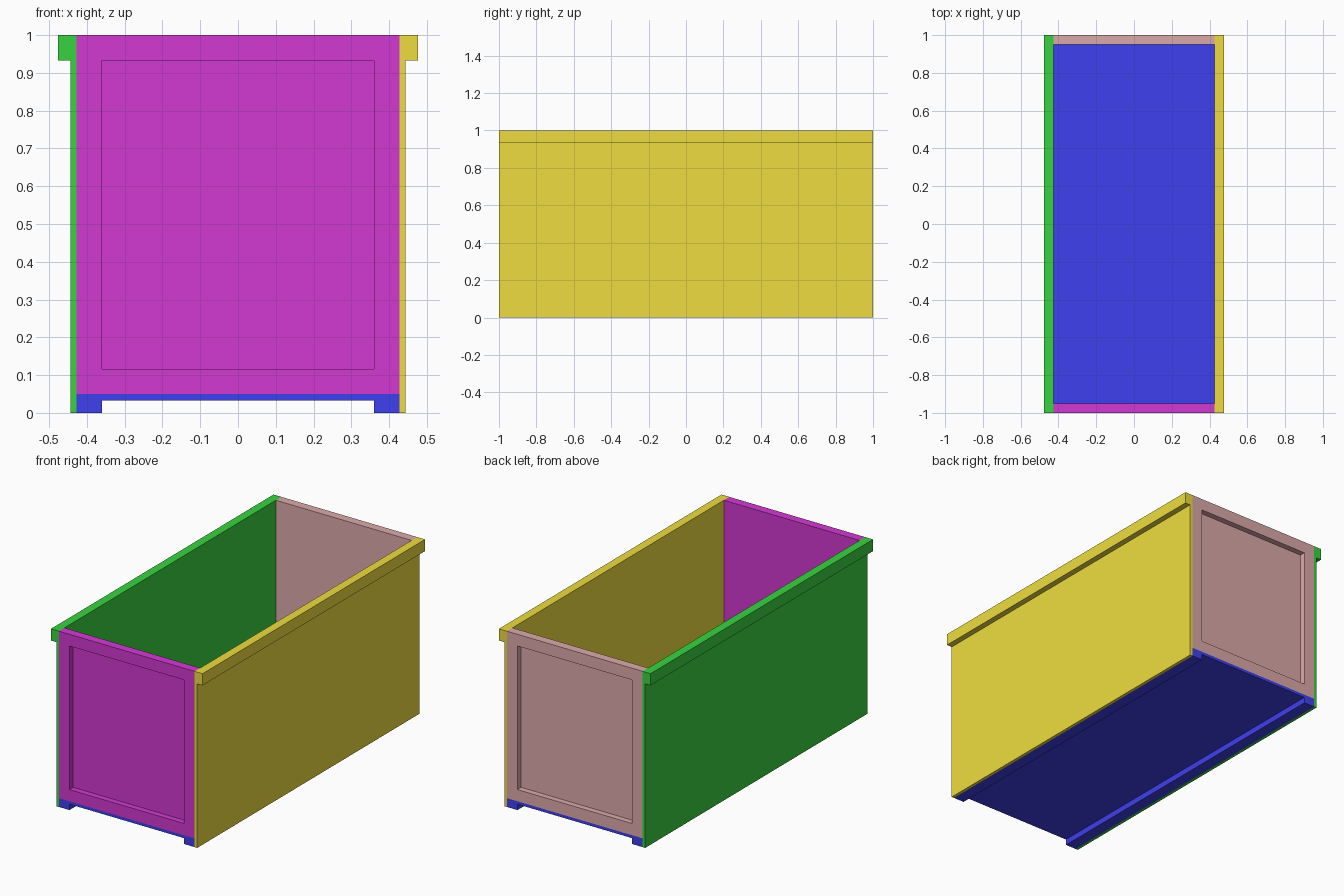
import bpy, bmesh
from mathutils import Vector

if "Cube" in bpy.data.objects:
    bpy.data.objects.remove(bpy.data.objects["Cube"])

T = 1 / 60            # sheet thickness; every size is a multiple of it
HALF_LEN = 1.0
HALF_IN = 0.427       # half of the inner width
RIM = 4 * T           # rim height, frame border and foot width


def finish(bm, name, color):
    bmesh.ops.recalc_face_normals(bm, faces=bm.faces)
    mesh = bpy.data.meshes.new(name)
    bm.to_mesh(mesh)
    bm.free()
    mat = bpy.data.materials.new(name + "_paint")
    mat.diffuse_color = (*color, 1)
    mat.use_nodes = True
    mat.node_tree.nodes["Principled BSDF"].inputs["Base Color"].default_value = mat.diffuse_color
    mesh.materials.append(mat)
    obj = bpy.data.objects.new(name, mesh)
    bpy.context.collection.objects.link(obj)
    return obj


def extrude_profile(name, profile, color):
    """Sweep an x-z outline along the full length in y."""
    bm = bmesh.new()
    face = bm.faces.new([bm.verts.new((x, -HALF_LEN, z)) for x, z in profile])
    geom = bmesh.ops.extrude_face_region(bm, geom=[face])["geom"]
    verts = [g for g in geom if isinstance(g, bmesh.types.BMVert)]
    bmesh.ops.translate(bm, verts=verts, vec=(0, 2 * HALF_LEN, 0))
    return finish(bm, name, color)


def end_panel(name, side, color):
    """Framed end wall with a recessed outer field; side is -1 front, 1 back."""
    z0, z1, thick = 3 * T, 1.0, 3 * T
    bm = bmesh.new()
    bmesh.ops.create_cube(bm, size=1)
    bmesh.ops.scale(bm, vec=(2 * HALF_IN, thick, z1 - z0), verts=bm.verts)
    bmesh.ops.translate(bm, verts=bm.verts,
                        vec=(0, side * (HALF_LEN - thick / 2), (z0 + z1) / 2))
    bm.normal_update()
    outer = max(bm.faces, key=lambda f: f.normal.dot(Vector((0, side, 0))))
    bmesh.ops.inset_region(bm, faces=[outer], thickness=RIM, use_even_offset=True)
    recess = bmesh.ops.extrude_face_region(bm, geom=[outer])["geom"]
    verts = [g for g in recess if isinstance(g, bmesh.types.BMVert)]
    bmesh.ops.translate(bm, verts=verts, vec=(0, -side * 2 * T, 0))
    if outer.is_valid:
        bm.faces.remove(outer)
    return finish(bm, name, color)


# Side walls with an outward rim along the top
for name, s, color in (("left_wall", -1, (0.04, 0.65, 0.05)),
                       ("right_wall", 1, (0.86, 0.72, 0.05))):
    wall = [(0, 0), (T, 0), (T, 1 - RIM), (3 * T, 1 - RIM), (3 * T, 1), (0, 1)]
    extrude_profile(name, [(s * (HALF_IN + x), z) for x, z in wall], color)

# Floor with a foot rail along each long edge
half = [(HALF_IN - RIM, 2 * T), (HALF_IN - RIM, 0), (HALF_IN, 0), (HALF_IN, 3 * T)]
extrude_profile("floor", half + [(-x, z) for x, z in reversed(half)],
                (0.05, 0.05, 0.86))

# End walls
end_panel("front_wall", -1, (0.65, 0.04, 0.65))
end_panel("back_wall", 1, (0.72, 0.40, 0.40))
